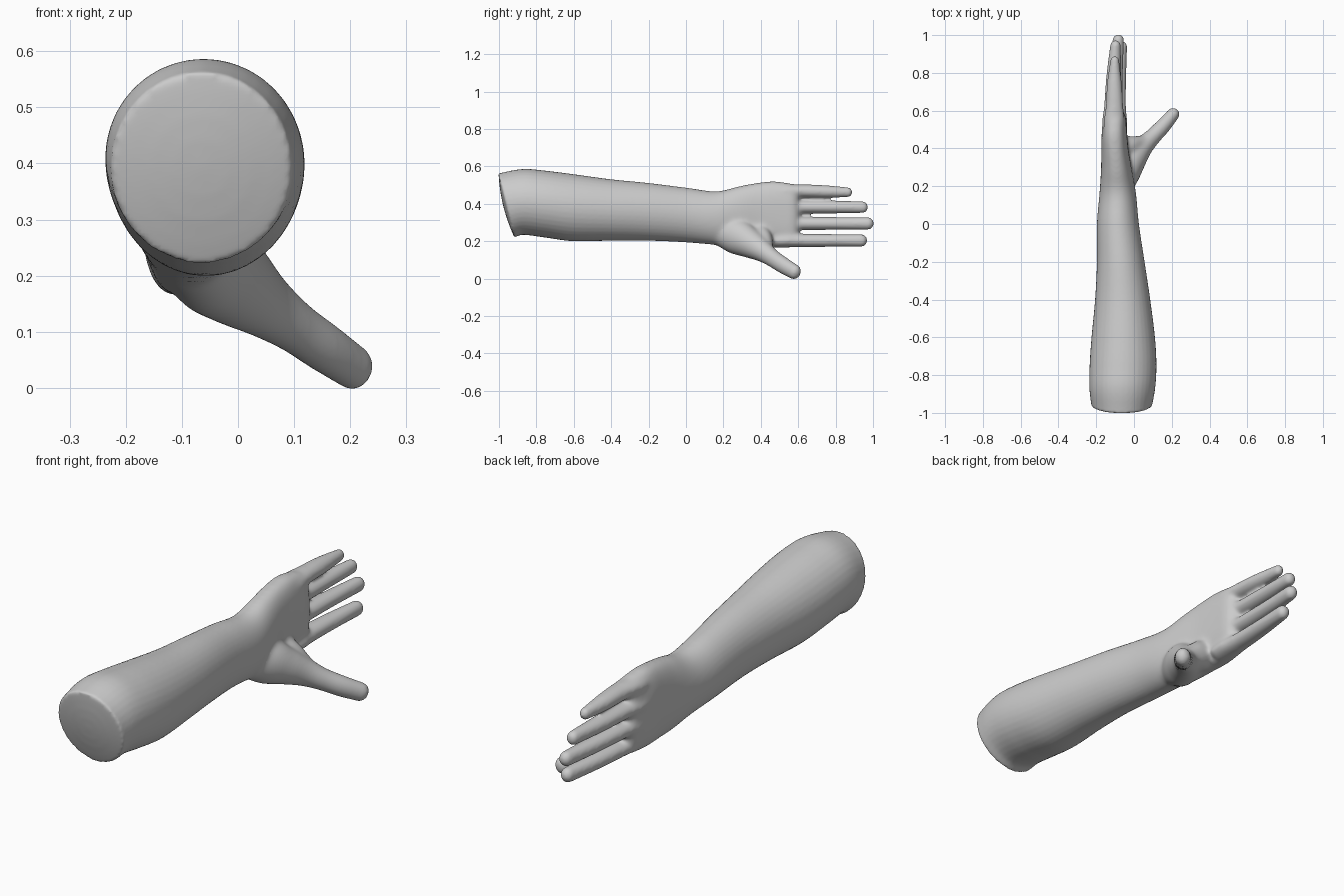
import bpy, bmesh, math
from mathutils import Vector

cube = bpy.data.objects.get("Cube")
if cube:
    bpy.data.objects.remove(cube)

SIDES = 40
bm = bmesh.new()


def spline(rows, steps=6):
    """Catmull-Rom resampling of a list of sections, round unless told otherwise."""
    rows = [Vector(tuple(r) + (1,) * (6 - len(r))) for r in rows]
    pts = [rows[0] * 2 - rows[1]] + rows + [rows[-1] * 2 - rows[-2]]
    out = []
    for a, b, c, d in zip(pts, pts[1:], pts[2:], pts[3:]):
        for i in range(steps):
            t = i / steps
            out.append(0.5 * (2 * b + (c - a) * t + (2 * a - 5 * b + 4 * c - d) * t ** 2
                              + (3 * b - a - 3 * c + d) * t ** 3))
    return out + [rows[-1]]


def bend(value, power):
    return math.copysign(abs(value) ** power, value)


def loft(rows, cut=0.0, along_y=False):
    """Skin sections (x, y, z, half width, half height, roundness) with domed ends.
    cut slants the near end."""
    secs = spline(rows)
    rings = []

    def ring(pos, tan, w, h, power, slant=0.0):
        u = tan.cross(Vector((0, 0, 1))).normalized()
        v = u.cross(tan)
        loop = []
        for k in range(SIDES):
            a = math.tau * k / SIDES
            p = pos + u * w * bend(math.cos(a), power) + v * h * bend(math.sin(a), power)
            p.y -= slant * math.sin(a)
            loop.append(bm.verts.new(p))
        rings.append(loop)

    for i, s in enumerate(secs):
        lo, hi = secs[max(i - 1, 0)], secs[min(i + 1, len(secs) - 1)]
        tan = Vector((0, 1, 0)) if along_y else (Vector(hi[:3]) - Vector(lo[:3])).normalized()
        pos = Vector(s[:3])
        if i == 0:
            for k in (.05, .3, .55, .8, .93):
                ring(pos - tan * .018 * (1 - k * k), tan, s[3] * k, s[4] * k, s[5], cut * k)
        ring(pos, tan, s[3], s[4], s[5], cut * max(0, 1 - i / 6))
    for k in range(1, 6):
        a = k * math.pi / 11
        ring(pos + tan * min(s[3], s[4]) * math.sin(a), tan,
             s[3] * math.cos(a), s[4] * math.cos(a), s[5])

    for r, q in zip(rings, rings[1:]):
        for k in range(SIDES):
            n = (k + 1) % SIDES
            bm.faces.new((r[k], r[n], q[n], q[k]))
    bm.faces.new(rings[0][::-1])
    bm.faces.new(rings[-1])


# Forearm, wrist and palm
loft([(-.065, -.96, .392, .161, .171),
      (-.062, -.87, .41, .174, .176),
      (-.058, -.75, .398, .177, .179),
      (-.057, -.6, .379, .168, .179),
      (-.06, -.4, .367, .146, .164),
      (-.07, -.2, .357, .126, .154),
      (-.085, 0, .34, .111, .146),
      (-.086, .16, .323, .097, .144, .97),
      (-.092, .28, .328, .083, .165, .9),
      (-.1, .38, .338, .073, .174, .82),
      (-.104, .47, .342, .068, .178, .75),
      (-.1, .555, .338, .058, .172, .7)], cut=.042, along_y=True)

# Fingers: tip x, tip y, base z, tip z, knuckle x, tip radius
for tip_x, tip_y, base_z, tip_z, knuckle_x, r in (
        (-.066, .972, .204, .204, -.09, .033),
        (-.083, 1.007, .295, .295, -.108, .033),
        (-.098, .976, .383, .382, -.114, .031),
        (-.102, .892, .468, .462, -.105, .026)):
    span = tip_y - .62
    loft([(knuckle_x, .48, base_z - .003, .056, .036),
          (knuckle_x, .55, base_z, .056, .037),
          (knuckle_x + .002, .63, base_z, .046, .036),
          (knuckle_x * .6 + tip_x * .4, .62 + span * .45, (base_z + tip_z) / 2, .039, .034),
          (tip_x, tip_y - r, tip_z, r * .9, r)])

# Thumb with its fleshy base
loft([(-.09, .15, .265, .06, .07),
      (-.05, .265, .228, .08, .096),
      (-.005, .345, .187, .073, .08),
      (.046, .41, .147, .056, .06),
      (.1, .463, .109, .044, .047),
      (.155, .52, .071, .04, .044),
      (.206, .58, .036, .034, .04)])

# Web between thumb and index finger
loft([(-.08, .38, .24, .06, .07),
      (-.025, .41, .2, .055, .065),
      (.03, .43, .165, .038, .045)])

mesh = bpy.data.meshes.new("forearm_and_hand")
bmesh.ops.recalc_face_normals(bm, faces=bm.faces)
bm.to_mesh(mesh)
bm.free()
arm = bpy.data.objects.new("forearm_and_hand", mesh)
bpy.context.collection.objects.link(arm)
bpy.context.view_layer.objects.active = arm
arm.select_set(True)

# Fuse the parts into one skin
remesh = arm.modifiers.new("fuse", 'REMESH')
remesh.mode = 'VOXEL'
remesh.voxel_size = .007
bpy.ops.object.modifier_apply(modifier=remesh.name)


def ramp(value, start, end):
    return min(1, max(0, (value - start) / (end - start)))


# Blend the palm strongly, the digits and forearm lightly
blend = arm.vertex_groups.new(name="palm_blend")
for v in arm.data.vertices:
    weight = ramp(v.co.y, .05, .15) * max(.1, ramp(v.co.y, .68, .58) * ramp(v.co.x, .12, .03))
    blend.add([v.index], weight, 'REPLACE')
for label, group, rounds in (("soften_palm", blend.name, 32), ("soften_all", "", 5)):
    smooth = arm.modifiers.new(label, 'SMOOTH')
    smooth.factor = .5
    smooth.iterations = rounds
    smooth.vertex_group = group
    bpy.ops.object.modifier_apply(modifier=smooth.name)

bpy.ops.object.shade_smooth_by_angle(angle=math.radians(80))
